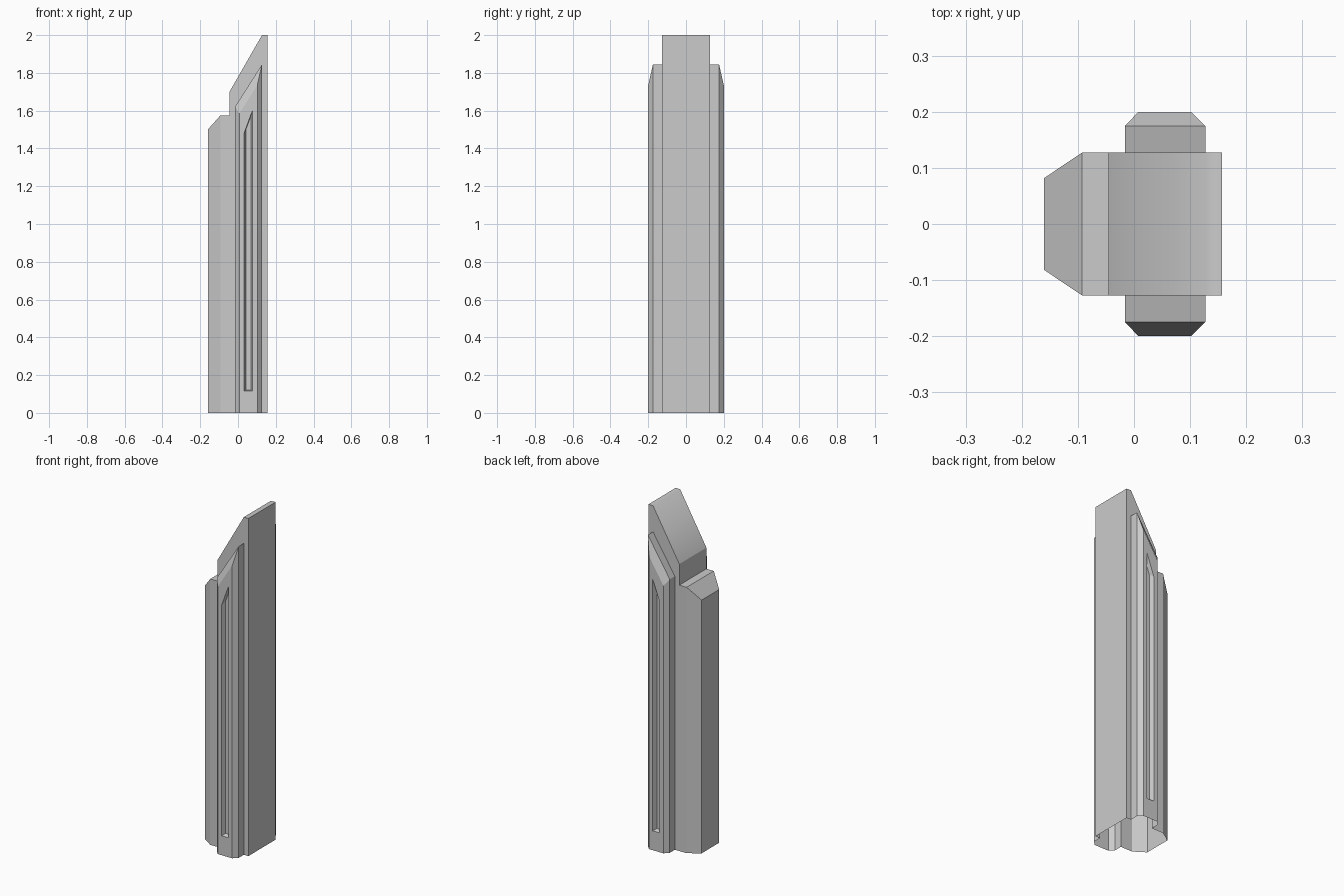
import bpy, bmesh

if "Cube" in bpy.data.objects:
    bpy.data.objects.remove(bpy.data.objects["Cube"])


def loft(name, loops):
    """Closed solid skinned through loops with equal point counts."""
    bm = bmesh.new()
    rings = [[bm.verts.new(p) for p in loop] for loop in loops]
    n = len(rings[0])
    for a, b in zip(rings, rings[1:]):
        for i in range(n):
            j = (i + 1) % n
            bm.faces.new((a[i], a[j], b[j], b[i]))
    bm.faces.new(rings[0])
    bm.faces.new(rings[-1])
    bmesh.ops.recalc_face_normals(bm, faces=bm.faces[:])
    me = bpy.data.meshes.new(name)
    bm.to_mesh(me)
    bm.free()
    ob = bpy.data.objects.new(name, me)
    bpy.context.collection.objects.link(ob)
    return ob


# Main column: side profile with slanted top, extruded across the width
profile = [(-0.045, 0), (0.157, 0), (0.157, 2), (0.127, 2), (-0.045, 1.7)]
pillar = loft("pillar", [[(x, y, z) for x, z in profile] for y in (-0.127, 0.127)])

# Chamfered rear block
parts = [loft("rear_block", [[(x, -w, 0), (x, w, 0), (x, w, h), (x, -w, h)]
                             for x, w, h in ((-0.16, 0.082, 1.5),
                                             (-0.093, 0.127, 1.575),
                                             (0.05, 0.127, 1.575))])]

# Side panels with bevelled rim and recessed groove: y, x0, x1, base, left top, right top
sections = [(0.08, -0.016, 0.127, 0, 1.62, 1.845),
            (0.175, -0.016, 0.127, 0, 1.62, 1.845),
            (0.2, 0.008, 0.102, 0, 1.585, 1.735),
            (0.2, 0.032, 0.078, 0.115, 1.48, 1.605),
            (0.175, 0.042, 0.068, 0.122, 1.5, 1.57)]
for side in (-1, 1):
    parts.append(loft("side_panel", [[(a, side * y, b), (c, side * y, b),
                                      (c, side * y, r), (a, side * y, l)]
                                     for y, a, c, b, l, r in sections]))

# Merge everything into one outer shell
for part in parts:
    mod = pillar.modifiers.new("union", "BOOLEAN")
    mod.operation, mod.solver, mod.object = "UNION", "EXACT", part
bpy.context.view_layer.update()
deps = bpy.context.evaluated_depsgraph_get()
shell = bpy.data.meshes.new_from_object(pillar.evaluated_get(deps))
pillar.modifiers.clear()
pillar.data = shell
for part in parts:
    bpy.data.objects.remove(part)

# Open the underside; blend only the slanted top into its flat tip
bm = bmesh.new()
bm.from_mesh(shell)
base = [f for f in bm.faces if all(v.co.z < 1e-4 for v in f.verts)]
bmesh.ops.delete(bm, geom=base, context="FACES")
for f in bm.faces:
    f.smooth = True
for e in bm.edges:
    e.smooth = all(abs(v.co.x - 0.127) < 1e-3 and v.co.z > 1.99 for v in e.verts)
bm.to_mesh(shell)
bm.free()
